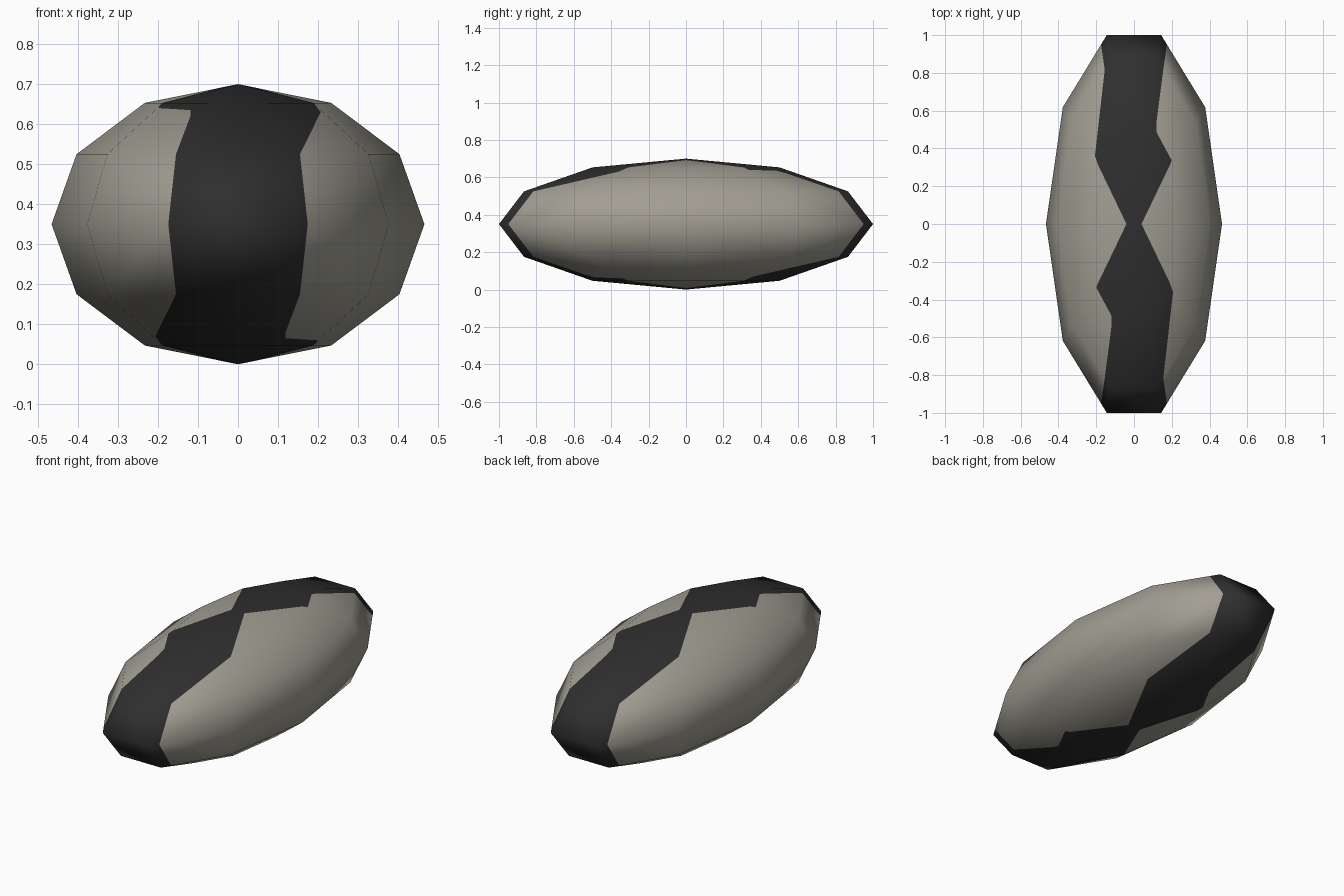
import bpy, bmesh, math
from mathutils import Vector

cube = bpy.data.objects.get("Cube")
if cube:
    bpy.data.objects.remove(cube, do_unlink=True)

# Ten-sided, six-ring ellipsoid
RX, RZ = 0.466, 0.35
RY = 1 / math.sin(math.radians(72))


def material(name, color):
    m = bpy.data.materials.new(name)
    m.use_nodes = True
    m.diffuse_color = color
    bsdf = m.node_tree.nodes["Principled BSDF"]
    bsdf.inputs["Base Color"].default_value = color
    bsdf.inputs["Roughness"].default_value = 0.8
    return m


def ring(r):
    """Radius factor and height at fractional ring r (0 pole, 3 equator)."""
    i = min(int(r), 2)
    t = r - i
    a, b = math.radians(30 * i), math.radians(30 * (i + 1))
    return (math.sin(a) * (1 - t) + math.sin(b) * t,
            RZ * (math.cos(a) * (1 - t) + math.cos(b) * t))


def corner(r, deg):
    """Point on ring r, at an angle from the front."""
    s, z = ring(r)
    a = math.radians(deg)
    return Vector((RX * math.sin(a) * s, -RY * math.cos(a) * s, z))


def on_panel(r, w):
    """Point on the panel between 18 and 54 degrees, w from 0 to 1."""
    return corner(r, 18).lerp(corner(r, 54), w)


# Stripe edge on the panel beside the front: (ring, fraction across)
WIDE = [(1, 1), (1.18, 0.95), (2, 0.15), (3, 0.13)]
NARROW = [(1, 1), (1.1, 0.98), (1.14, 0.31), (1.26, 0.24), (2, 0.15), (3, 0.13)]
LIGHT, DARK = 0, 1

bm = bmesh.new()


def add_face(points, mat, flip):
    """Adds one face in all four half-turn positions."""
    loop = []
    for p in points:
        if not any((p - q).length < 1e-5 for q in loop):
            loop.append(p)
    for sx, sy, sz in ((1, 1, 1), (-1, -1, 1), (-1, 1, -1), (1, -1, -1)):
        verts = [bm.verts.new((p.x * flip * sx, p.y * sy, p.z * sz)) for p in loop]
        bm.faces.new(verts).material_index = mat


# Front panels
for i in range(3):
    add_face([corner(i, -18), corner(i, 18), corner(i + 1, 18), corner(i + 1, -18)], DARK, 1)

for flip, edge in ((1, WIDE), (-1, NARROW)):
    # Cap panels, with the stripe pinched towards the pole
    pole, c18, c54, c90 = corner(0, 0), corner(1, 18), corner(1, 54), corner(1, 90)
    pinch = pole.lerp(c90, 0.17)
    add_face([pole, c18, c54], DARK, flip)
    add_face([pole, c54, pinch], DARK, flip)
    add_face([pinch, c54, c90], LIGHT, flip)
    for i in (1, 2):
        # Panels split along the stripe edge
        cut = [on_panel(r, w) for r, w in edge if i <= r <= i + 1]
        add_face([corner(i, 18)] + cut + [corner(i + 1, 18)], DARK, flip)
        add_face([corner(i, 54)] + cut + [corner(i + 1, 54)], LIGHT, flip)
        # Side panels
        add_face([corner(i, 54), corner(i, 90), corner(i + 1, 90), corner(i + 1, 54)], LIGHT, flip)

bmesh.ops.remove_doubles(bm, verts=bm.verts, dist=1e-4)
bmesh.ops.recalc_face_normals(bm, faces=bm.faces)
for f in bm.faces:
    f.smooth = True

mesh = bpy.data.meshes.new("striped_pebble")
bm.to_mesh(mesh)
bm.free()
mesh.materials.append(material("warm grey", (0.36, 0.34, 0.29, 1)))
mesh.materials.append(material("charcoal", (0.028, 0.028, 0.028, 1)))

# Smooth normals following the ellipsoid
mesh.normals_split_custom_set_from_vertices(
    [Vector((v.co.x / RX**2, v.co.y / RY**2, v.co.z / RZ**2)).normalized() for v in mesh.vertices])

pebble = bpy.data.objects.new("striped_pebble", mesh)
pebble.location.z = RZ
bpy.context.collection.objects.link(pebble)
